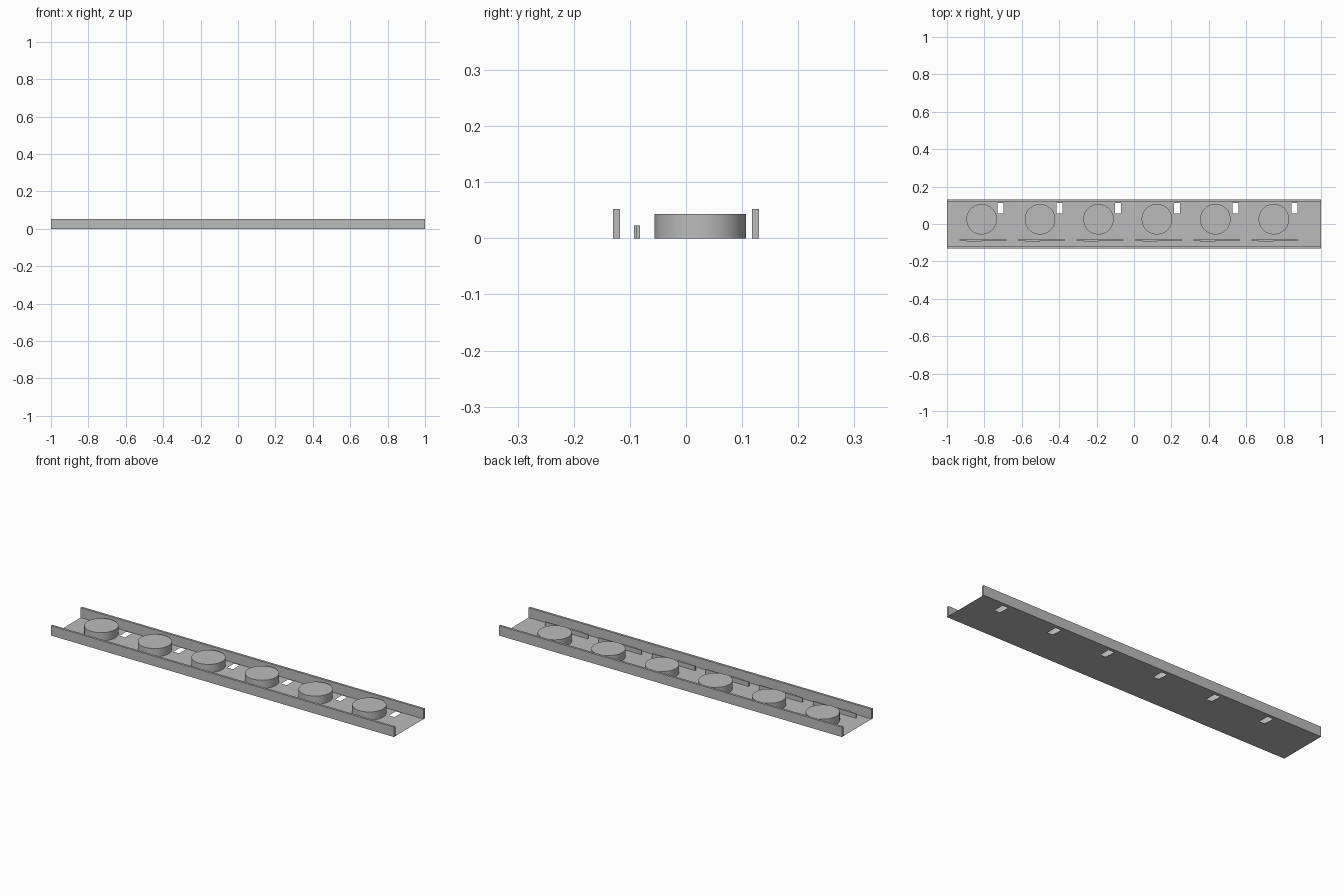
import bpy
import bmesh
from mathutils import Vector

if "Cube" in bpy.data.objects:
    bpy.data.objects.remove(bpy.data.objects["Cube"], do_unlink=True)

COUNT, PITCH = 6, 0.3125
HALF_WIDTH, WALL, WALL_HEIGHT = 0.13, 0.012, 0.052

grey = bpy.data.materials.new("plain grey")
grey.use_nodes = True
grey.diffuse_color = (0.5, 0.5, 0.5, 1)
grey.node_tree.nodes["Principled BSDF"].inputs["Base Color"].default_value = (0.5, 0.5, 0.5, 1)


def add_box(name, x, y, z):
    """Box from (low, high) ranges on each axis."""
    ranges = (x, y, z)
    bpy.ops.mesh.primitive_cube_add(size=1, location=[sum(r) / 2 for r in ranges])
    box = bpy.context.object
    box.name = name
    box.scale = [r[1] - r[0] for r in ranges]
    box.data.materials.append(grey)
    return box


# Thin floor sheet, cut along the slot edges so the openings can be removed
slot_y = (0.056, 0.112)
slots = [(-0.729 + i * 0.314, -0.697 + i * 0.314) for i in range(COUNT)]
bm = bmesh.new()
bmesh.ops.create_grid(bm, x_segments=1, y_segments=1, size=1)
bmesh.ops.scale(bm, vec=(1, HALF_WIDTH, 1), verts=bm.verts)
cuts = [(Vector((x, 0, 0)), Vector((1, 0, 0))) for slot in slots for x in slot]
cuts += [(Vector((0, y, 0)), Vector((0, 1, 0))) for y in slot_y]
for point, normal in cuts:
    bmesh.ops.bisect_plane(bm, geom=bm.verts[:] + bm.edges[:] + bm.faces[:],
                           plane_co=point, plane_no=normal)


def in_slot(face):
    c = face.calc_center_median()
    return slot_y[0] < c.y < slot_y[1] and any(a < c.x < b for a, b in slots)


bmesh.ops.delete(bm, geom=[f for f in bm.faces if in_slot(f)], context="FACES")
bmesh.ops.dissolve_limit(bm, angle_limit=0.01, verts=bm.verts, edges=bm.edges)
mesh = bpy.data.meshes.new("floor")
bm.to_mesh(mesh)
bm.free()
mesh.materials.append(grey)
bpy.context.collection.objects.link(bpy.data.objects.new("floor", mesh))

# Long side walls
add_box("front_wall", (-1, 1), (-HALF_WIDTH, WALL - HALF_WIDTH), (0, WALL_HEIGHT))
add_box("back_wall", (-1, 1), (HALF_WIDTH - WALL, HALF_WIDTH), (0, WALL_HEIGHT))

# Repeated round pads, each with a low strip and a small block in front
for i in range(COUNT):
    shift = i * PITCH
    bpy.ops.mesh.primitive_cylinder_add(vertices=64, radius=0.0815, depth=0.043,
                                        location=(shift - 0.815, 0.0255, 0.0215))
    pad = bpy.context.object
    pad.name = f"round_pad_{i + 1}"
    pad.data.materials.append(grey)
    bpy.ops.object.shade_smooth_by_angle()
    add_box(f"strip_{i + 1}", (shift - 0.933, shift - 0.682), (-0.088, -0.082), (0, 0.023))
    add_box(f"strip_block_{i + 1}", (shift - 0.896, shift - 0.815), (-0.093, -0.088), (0, 0.023))
